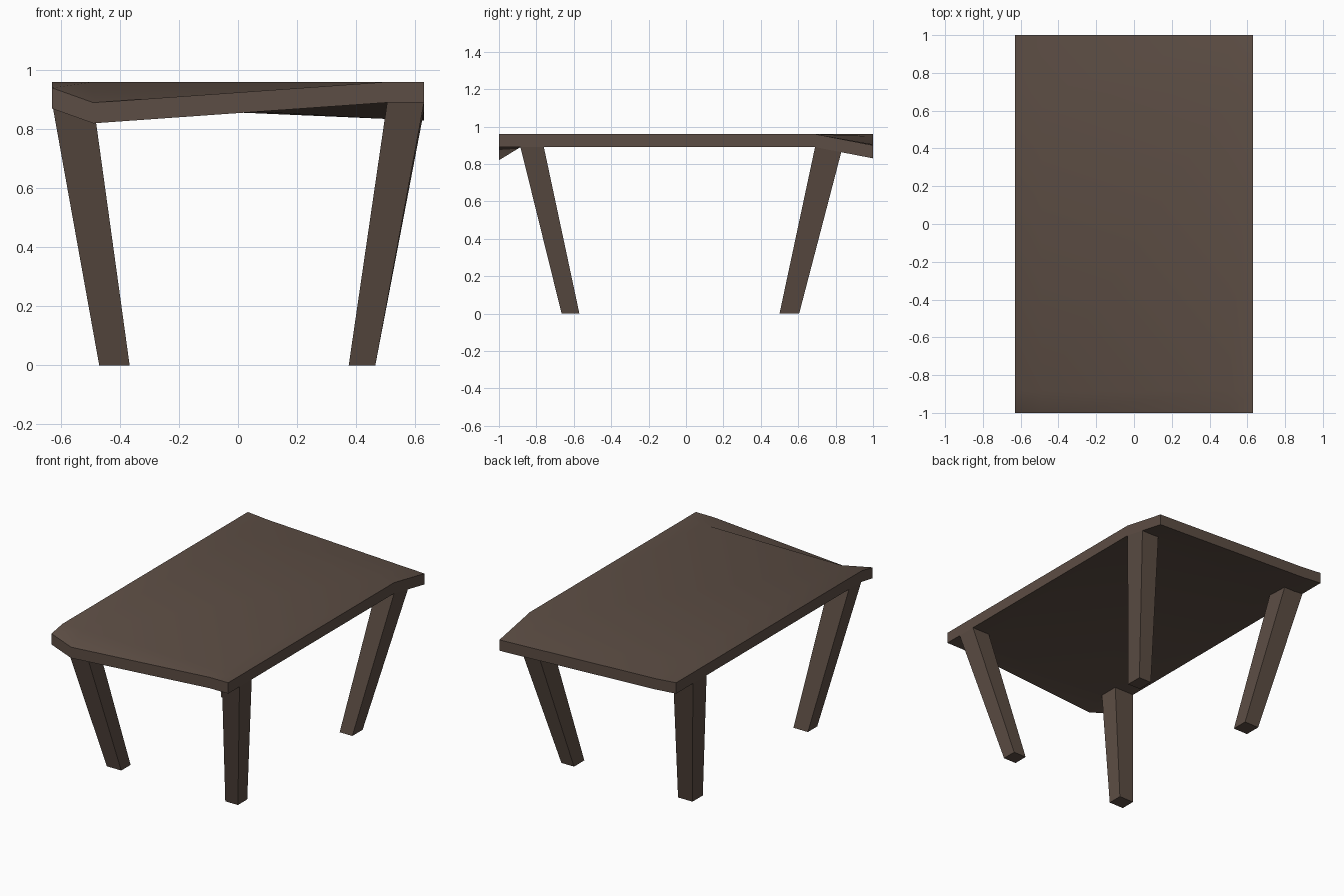
import bpy, bmesh

if "Cube" in bpy.data.objects:
    bpy.data.objects.remove(bpy.data.objects["Cube"])

wood = bpy.data.materials.new("dark brown wood")
wood.diffuse_color = (0.108, 0.075, 0.058, 1)
wood.use_nodes = True
wood.node_tree.nodes["Principled BSDF"].inputs["Base Color"].default_value = wood.diffuse_color

TOP, THICK = 0.96, 0.07
XS = (-0.63, -0.49, 0.50, 0.63)
YS = (-1.0, -0.885, 0.69, 1.0)
# sag of the warped front and back edges at each XS position
FRONT_SAG = (0.02, 0.07, 0.0, 0.0)
BACK_SAG = (0.0, 0.012, 0.055, 0.06)


def interp(x, table):
    for i in range(3):
        if x <= XS[i + 1] or i == 2:
            t = (x - XS[i]) / (XS[i + 1] - XS[i])
            return table[i] + t * (table[i + 1] - table[i])


def height(x, y):
    if y < YS[1]:
        return TOP - interp(x, FRONT_SAG) * (YS[1] - y) / (YS[1] - YS[0])
    if y > YS[2]:
        return TOP - interp(x, BACK_SAG) * (y - YS[2]) / (YS[3] - YS[2])
    return TOP


def finish(bm, name):
    bmesh.ops.recalc_face_normals(bm, faces=bm.faces)
    mesh = bpy.data.meshes.new(name)
    bm.to_mesh(mesh)
    bm.free()
    mesh.materials.append(wood)
    ob = bpy.data.objects.new(name, mesh)
    bpy.context.collection.objects.link(ob)
    bpy.ops.object.select_all(action='DESELECT')
    ob.select_set(True)
    bpy.context.view_layer.objects.active = ob
    bpy.ops.object.shade_smooth_by_angle(angle=0.6)


# Warped slab: a 3 x 3 sheet extruded straight down
bm = bmesh.new()
grid = [[bm.verts.new((x, y, height(x, y))) for y in YS] for x in XS]
for i in range(3):
    for j in range(3):
        bm.faces.new((grid[i][j], grid[i + 1][j], grid[i + 1][j + 1], grid[i][j + 1]))
ext = bmesh.ops.extrude_face_region(bm, geom=bm.faces[:], use_keep_orig=True)
for v in ext["geom"]:
    if isinstance(v, bmesh.types.BMVert):
        v.co.z -= THICK
finish(bm, "table_top")


# Tapered splayed legs that meet the underside of the slab
def leg(name, top_x, top_y, foot_x, foot_y):
    bm = bmesh.new()
    corners = ((0, 0), (1, 0), (1, 1), (0, 1))
    low = [bm.verts.new((foot_x[i], foot_y[j], 0)) for i, j in corners]
    high = [bm.verts.new((top_x[i], top_y[j], height(top_x[i], top_y[j]) - THICK))
            for i, j in corners]
    bm.faces.new(low)
    bm.faces.new(high)
    for k in range(4):
        n = (k + 1) % 4
        bm.faces.new((low[k], low[n], high[n], high[k]))
    finish(bm, name)


SIDES = {"left": ((-0.63, -0.49), (-0.47, -0.367)),
         "right": ((0.505, 0.63), (0.375, 0.465))}
ENDS = {"front": ((-0.885, -0.76), (-0.665, -0.57)),
        "back": ((0.69, 0.83), (0.50, 0.605))}
for side, (tx, fx) in SIDES.items():
    for end, (ty, fy) in ENDS.items():
        leg(f"{end}_{side}_leg", tx, ty, fx, fy)
